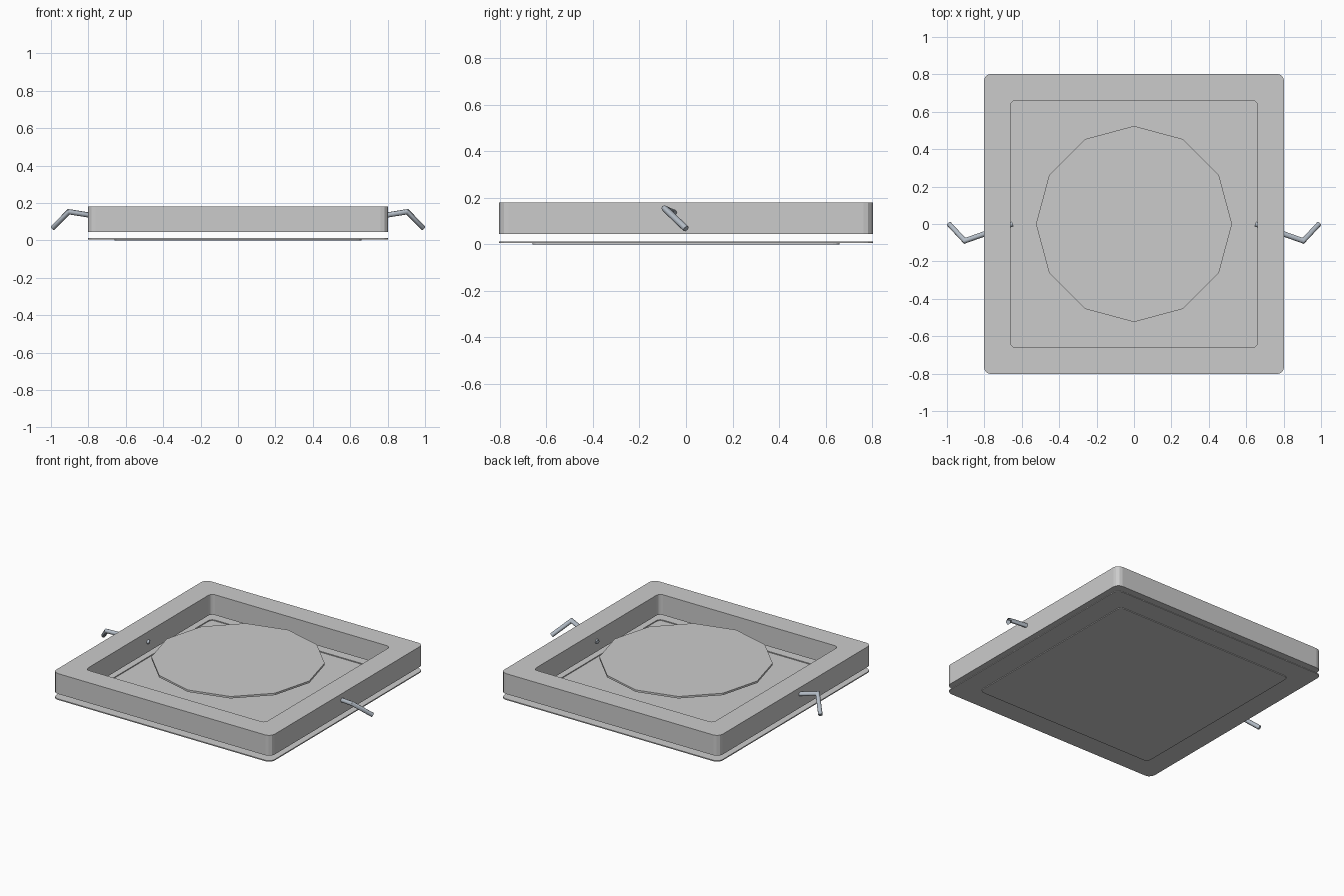
import bpy, bmesh, math
from mathutils import Vector

if "Cube" in bpy.data.objects:
    bpy.data.objects.remove(bpy.data.objects["Cube"])


def rounded_square(half, r, seg=3):
    """Counter-clockwise outline of a square with rounded corners."""
    pts = []
    for k, (sx, sy) in enumerate([(1, 1), (-1, 1), (-1, -1), (1, -1)]):
        for i in range(seg + 1):
            a = math.pi / 2 * (k + i / seg)
            pts.append((sx * (half - r) + r * math.cos(a), sy * (half - r) + r * math.sin(a)))
    return pts


def finish(name, bm, color=None):
    bmesh.ops.recalc_face_normals(bm, faces=bm.faces)
    mesh = bpy.data.meshes.new(name)
    bm.to_mesh(mesh)
    bm.free()
    ob = bpy.data.objects.new(name, mesh)
    bpy.context.collection.objects.link(ob)
    if color:
        mat = bpy.data.materials.new(name + "_material")
        mat.diffuse_color = (*color, 1)
        mat.use_nodes = True
        mat.node_tree.nodes["Principled BSDF"].inputs["Base Color"].default_value = mat.diffuse_color
        mesh.materials.append(mat)
    return ob


def plate(name, outline, z0, z1, color=None):
    """Solid flat plate."""
    bm = bmesh.new()
    lo = [bm.verts.new((x, y, z0)) for x, y in outline]
    hi = [bm.verts.new((x, y, z1)) for x, y in outline]
    bm.faces.new(lo)
    bm.faces.new(hi)
    n = len(outline)
    for i in range(n):
        j = (i + 1) % n
        bm.faces.new((lo[i], lo[j], hi[j], hi[i]))
    return finish(name, bm, color)


def frame(name, outer, inner, z0, z1, color=None):
    """Square ring: four loops joined in a closed cross-section."""
    bm = bmesh.new()
    loops = [[bm.verts.new((x, y, z)) for x, y in line]
             for line, z in ((outer, z0), (outer, z1), (inner, z1), (inner, z0))]
    n = len(outer)
    for k in range(4):
        a, b = loops[k], loops[(k + 1) % 4]
        for i in range(n):
            j = (i + 1) % n
            bm.faces.new((a[i], a[j], b[j], b[i]))
    return finish(name, bm, color)


def wire(name, path, r, color, sides=8):
    """Round rod swept along a bent path with a mitred bend."""
    pts = [Vector(p) for p in path]
    dirs = [(b - a).normalized() for a, b in zip(pts, pts[1:])]
    bm = bmesh.new()
    u = dirs[0].cross(Vector((0, 0, 1))).normalized()
    v = dirs[0].cross(u)
    ring = [pts[0] + r * (u * math.cos(t) + v * math.sin(t))
            for t in (2 * math.pi * i / sides for i in range(sides))]
    rings = [[bm.verts.new(p) for p in ring]]
    for k, d in enumerate(dirs):
        nrm = (d + dirs[k + 1]).normalized() if k + 1 < len(dirs) else d
        ring = [p + d * ((pts[k + 1] - p).dot(nrm) / d.dot(nrm)) for p in ring]
        rings.append([bm.verts.new(p) for p in ring])
    for a, b in zip(rings, rings[1:]):
        for i in range(sides):
            j = (i + 1) % sides
            bm.faces.new((a[i], a[j], b[j], b[i]))
    bm.faces.new(rings[0])
    bm.faces.new(rings[-1])
    ob = finish(name, bm, color)
    bpy.context.view_layer.objects.active = ob
    ob.select_set(True)
    bpy.ops.object.shade_smooth_by_angle(angle=math.radians(50))
    ob.select_set(False)
    return ob


outer = rounded_square(0.803, 0.04)
inner = rounded_square(0.66, 0.028)

# Deep housing frame and thin trim ring below it
frame("housing_frame", outer, inner, 0.045, 0.18)
frame("trim_ring", outer, inner, 0.005, 0.012)

# Light panel filling the trim opening
plate("light_panel", inner, 0.0, 0.006, (0.6, 0.58, 0.58))

# Twelve-sided disc floating inside the housing
disc = [(0.524 * math.sin(math.tau * i / 12), 0.524 * math.cos(math.tau * i / 12)) for i in range(12)]
plate("inner_disc", disc, 0.155, 0.168)

# Bent spring wires, mirrored left and right
for side, s in (("right", 1), ("left", -1)):
    wire(side + "_spring_wire",
         [(s * 0.65, 0.0, 0.112), (s * 0.905, -0.09, 0.153), (s * 0.989, 0.0, 0.067)],
         0.014, (0.45, 0.5, 0.56))
